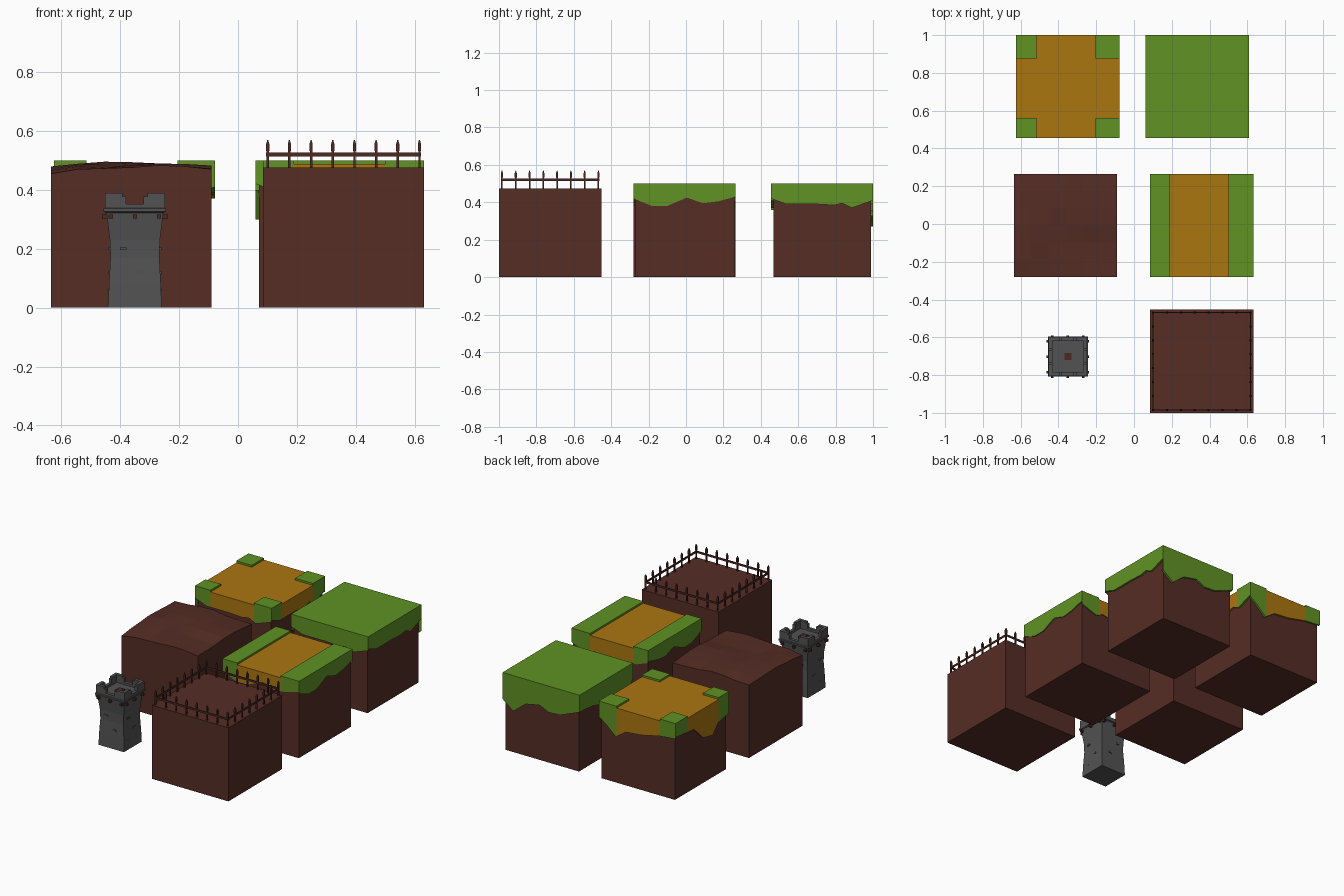
import bpy, bmesh, math, random
from mathutils import Matrix, Vector

if "Cube" in bpy.data.objects:
    bpy.data.objects.remove(bpy.data.objects["Cube"])
random.seed(4)

def material(name, rgb):
    m = bpy.data.materials.new(name)
    m.diffuse_color = (*rgb, 1)
    m.use_nodes = True
    m.node_tree.nodes["Principled BSDF"].inputs["Base Color"].default_value = m.diffuse_color
    return m

DIRT = material("dirt", (0.090, 0.026, 0.018))
GRASS = material("grass", (0.115, 0.290, 0.018))
ROAD = material("ochre road", (0.410, 0.180, 0.005))
STONE = material("stone", (0.085, 0.085, 0.085))
WOOD = material("wood", (0.075, 0.022, 0.016))

def finish(bm, name, mats):
    bmesh.ops.remove_doubles(bm, verts=bm.verts, dist=1e-5)
    me = bpy.data.meshes.new(name)
    bm.to_mesh(me)
    bm.free()
    for m in mats:
        me.materials.append(m)
    ob = bpy.data.objects.new(name, me)
    bpy.context.collection.objects.link(ob)
    return ob

def add_box(bm, x0, x1, y0, y1, z0, z1):
    mat = Matrix.Translation(((x0+x1)/2, (y0+y1)/2, (z0+z1)/2)) @ Matrix.Diagonal((x1-x0, y1-y0, z1-z0, 1))
    bmesh.ops.create_cube(bm, size=1, matrix=mat)

def box(name, mat, *b):
    bm = bmesh.new()
    add_box(bm, *b)
    return finish(bm, name, [mat])

def quad(bm, pts, mi=0):
    f = bm.faces.new([bm.verts.new(p) for p in pts])
    f.material_index = mi

def loft(name, mat, rings, cx, cy):
    # square section body from (half width, z) rings
    bm = bmesh.new()
    prev = None
    for h, z in rings:
        r = [bm.verts.new((cx+sx*h, cy+sy*h, z)) for sx, sy in ((-1, -1), (1, -1), (1, 1), (-1, 1))]
        if prev:
            for i in range(4):
                bm.faces.new((prev[i], prev[(i+1) % 4], r[(i+1) % 4], r[i]))
        else:
            bm.faces.new(r[::-1])
        prev = r
    bm.faces.new(prev)
    return finish(bm, name, [mat])

def lerp_profile(prof, t):
    for (a, za), (b, zb) in zip(prof, prof[1:]):
        if t <= b + 1e-9:
            return za + (zb-za)*(t-a)/(b-a)
    return prof[-1][1]

# turf cap: top cells at two levels plus a ragged overhanging skirt on each side
def turf_cap(name, xs, ys, is_road, skirts, th):
    bm = bmesh.new()
    top = lambda i, j: 0.488 if is_road(i, j) else 0.5
    nx, ny = len(xs)-1, len(ys)-1
    for i in range(nx):
        for j in range(ny):
            z, x0, x1, y0, y1 = top(i, j), xs[i], xs[i+1], ys[j], ys[j+1]
            quad(bm, [(x0, y0, z), (x1, y0, z), (x1, y1, z), (x0, y1, z)], int(is_road(i, j)))
            if i+1 < nx and top(i+1, j) != z:
                w = top(i+1, j)
                quad(bm, [(x1, y0, z), (x1, y1, z), (x1, y1, w), (x1, y0, w)])
            if j+1 < ny and top(i, j+1) != z:
                w = top(i, j+1)
                quad(bm, [(x0, y1, z), (x1, y1, z), (x1, y1, w), (x0, y1, w)])
    for side, prof in skirts.items():
        along = xs if side in ("front", "back") else ys
        a, b = along[0], along[-1]
        ts = sorted({round(p[0], 4) for p in prof} | {round((v-a)/(b-a), 4) for v in along})
        def place(s, d, z):
            return {"front": (s, ys[0]+d, z), "back": (s, ys[-1]-d, z),
                    "left": (xs[0]+d, s, z), "right": (xs[-1]-d, s, z)}[side]
        for t0, t1 in zip(ts, ts[1:]):
            s0, s1 = a+t0*(b-a), a+t1*(b-a)
            k = max(n for n in range(len(along)-1) if along[n] <= (s0+s1)/2)
            ij = {"front": (k, 0), "back": (k, ny-1), "left": (0, k), "right": (nx-1, k)}[side]
            mi, zt = int(is_road(*ij)), top(*ij)
            z0, z1 = lerp_profile(prof, t0), lerp_profile(prof, t1)
            flip = 1 if side in ("front", "right") else -1
            quad(bm, [place(s0, 0, z0), place(s1, 0, z1), place(s1, 0, zt), place(s0, 0, zt)][::flip], mi)
            quad(bm, [place(s0, th, z0), place(s1, th, z1), place(s1, 0, z1), place(s0, 0, z0)][::flip], mi)
    ob = finish(bm, name + "_turf", [GRASS, ROAD])
    box(name + "_soil", DIRT, xs[0]+th, xs[-1]-th, ys[0]+th, ys[-1]-th, 0, 0.475)
    return ob

gentle = [(0, .42), (.18, .38), (.33, .38), (.52, .425), (.68, .395), (.83, .405), (1, .43)]
rough = [(0, .42), (.15, .39), (.45, .39), (.62, .385), (.7, .395), (.79, .37), (1, .41)]
deep = [(0, .39), (.25, .335), (.4, .33), (.52, .36), (.7, .34), (.86, .27), (1, .33)]
left_p = [(0, .40), (.12, .30), (.3, .36), (.55, .35), (.75, .38), (1, .39)]
drape = [(0, .40), (.2, .39), (.45, .36), (.65, .35), (.78, .30), (.9, .36), (1, .40)]
drape2 = [(0, .36), (.2, .34), (.3, .28), (.48, .30), (.65, .39), (1, .41)]

turf_cap("grass_tile", [.06, .61], [.455, 1.0], lambda i, j: False,
         {"front": rough, "right": rough, "back": deep, "left": left_p}, .012)
turf_cap("road_tile", [.085, .19, .50, .632], [-.28, .265], lambda i, j: i == 1,
         {"front": gentle, "right": gentle, "back": rough, "left": gentle}, .006)
turf_cap("crossroad_tile", [-.625, -.515, -.205, -.078], [.455, .56, .875, 1.0],
         lambda i, j: i == 1 or j == 1,
         {"front": rough, "right": rough, "back": drape, "left": drape2}, .012)

# bare uneven ground tile
bm = bmesh.new()
N, X0, Y0, W = 6, -.635, -.28, .545
edge = [.455, .47, .473, .476, .483, .48, .47]
def height(i, j):
    if j == 0:
        return edge[i]
    v, u = j/N, i/N
    return .474 + .02*math.sin(v*2.6) - .014*abs(u-.45)*2 + random.uniform(-.006, .006)
g = [[Vector((X0+W*i/N, Y0+W*j/N, height(i, j))) for j in range(N+1)] for i in range(N+1)]
low = lambda p: (p.x, p.y, 0)
for i in range(N):
    for j in range(N):
        quad(bm, [g[i][j], g[i+1][j], g[i+1][j+1], g[i][j+1]])
    for p, q in ((g[i][0], g[i+1][0]), (g[i+1][N], g[i][N]), (g[0][i+1], g[0][i]), (g[N][i], g[N][i+1])):
        quad(bm, [low(p), low(q), q, p])
quad(bm, [low(g[0][0]), low(g[0][N]), low(g[N][N]), low(g[N][0])])
finish(bm, "bare_ground_tile", [DIRT])

# fenced tile
FX0, FX1, FY0, FY1 = .085, .632, -1.0, -.452
box("fenced_soil", DIRT, FX0, FX1, FY0, FY1, 0, .475)
bm = bmesh.new()
def stake(x, y):
    add_box(bm, x-.004, x+.004, y-.004, y+.004, .47, .532)
    add_box(bm, x-.0055, x+.0055, y-.0055, y+.0055, .532, .556)
    bmesh.ops.create_cone(bm, cap_ends=True, segments=4, radius1=.0075, radius2=.002, depth=.014,
                          matrix=Matrix.Translation((x, y, .563)) @ Matrix.Rotation(math.pi/4, 4, 'Z'))
ins, n = .016, 8
ax, bx, ay, by = FX0+ins, FX1-ins, FY0+ins, FY1-ins
for k in range(n):
    t = k/(n-1)
    for y in (ay, by):
        stake(ax+(bx-ax)*t, y)
    if 0 < k < n-1:
        for x in (ax, bx):
            stake(x, ay+(by-ay)*t)
finish(bm, "fence_stakes", [WOOD])
bm = bmesh.new()
for y in (ay, by):
    add_box(bm, ax-.006, bx+.006, y-.003, y+.003, .514, .526)
for x in (ax, bx):
    add_box(bm, x-.003, x+.003, ay-.006, by+.006, .514, .526)
finish(bm, "fence_rails", [WOOD])

# stone tower
CX, CY = -.35, -.702
loft("tower_body", STONE, [(.091, 0), (.088, .08), (.083, .17), (.085, .23), (.093, .295), (.097, .325)], CX, CY)
loft("tower_ledge", STONE, [(.098, .322), (.106, .326), (.106, .336), (.102, .338)], CX, CY)
bm = bmesh.new()
H, T = .102, .02
for s in (-1, 1):
    def span(u0, u1, z0, z1):
        c0, c1 = sorted((s*H, s*(H-T)))
        add_box(bm, CX+u0, CX+u1, CY+c0, CY+c1, z0, z1)
        add_box(bm, CX+c0, CX+c1, CY+u0, CY+u1, z0, z1)
    span(-H, H, .336, .352)
    span(-H, -.030, .352, .378)
    span(.030, H, .352, .378)
    span(-H, -.042, .378, .389)
    span(.042, H, .378, .389)
finish(bm, "tower_battlements", [STONE])
bm = bmesh.new()
for u in (-.082, 0, .082):
    add_box(bm, CX+u-.007, CX+u+.007, CY-.112, CY+.112, .303, .317)
    add_box(bm, CX-.112, CX+.112, CY+u-.007, CY+u+.007, .303, .317)
finish(bm, "tower_beams", [WOOD])
box("roof_hatch_frame", STONE, CX-.024, CX+.024, CY-.024, CY+.024, .337, .343)
box("roof_hatch", WOOD, CX-.019, CX+.019, CY-.019, CY+.019, .34, .348)
# a few raised bricks on the tower walls
bm = bmesh.new()
for u, z in ((.045, .275), (-.04, .2), (.02, .12), (-.05, .06)):
    for s in (-1, 1):
        a, b = sorted((s*.07, s*.0895))
        add_box(bm, CX+u-.011, CX+u+.011, CY+a, CY+b, z-.005, z+.005)
        add_box(bm, CX+a, CX+b, CY+u-.011, CY+u+.011, z-.005, z+.005)
finish(bm, "tower_bricks", [STONE])
